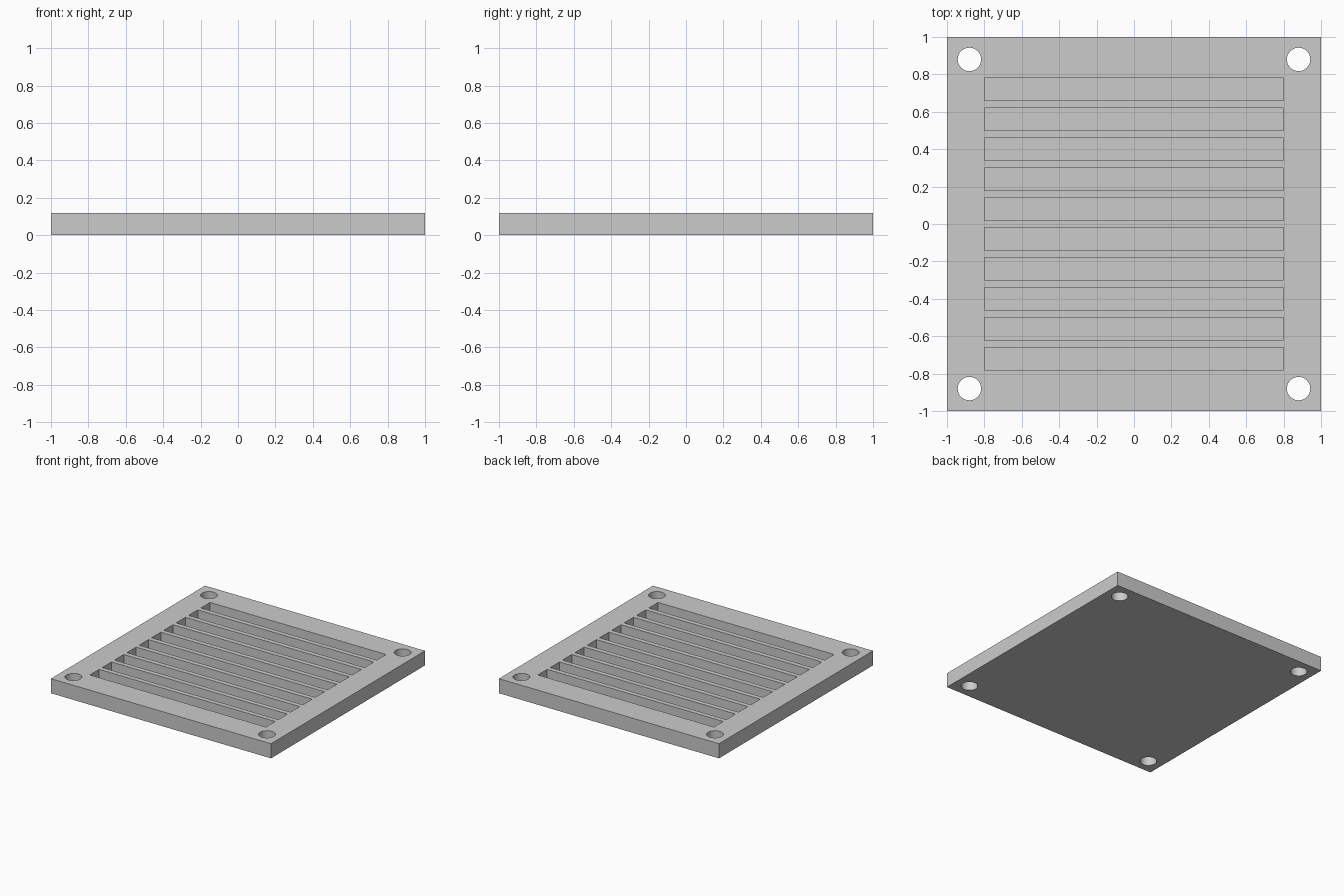
import bpy

SIZE, THICK = 2.0, 0.12
SLOT_LENGTH, SLOT_WIDTH, SLOT_DEPTH = 1.6, 0.12, 0.09
SLOT_COUNT, SLOT_PITCH = 10, 0.16
HOLE_RADIUS, HOLE_OFFSET = 0.0625, 0.88

default_cube = bpy.data.objects.get("Cube")
if default_cube:
    bpy.data.objects.remove(default_cube, do_unlink=True)

# Single grey material
grey = bpy.data.materials.new("plain grey")
grey.use_nodes = True
colour = (0.6, 0.6, 0.6, 1)
grey.diffuse_color = colour
grey.node_tree.nodes["Principled BSDF"].inputs["Base Color"].default_value = colour


def box(name, size, centre):
    bpy.ops.mesh.primitive_cube_add(size=1, location=centre)
    obj = bpy.context.object
    obj.name = name
    obj.scale = size
    bpy.ops.object.transform_apply(location=True, rotation=False, scale=True)
    obj.data.materials.append(grey)
    return obj


def cut(target, cutter):
    mod = target.modifiers.new("cut", "BOOLEAN")
    mod.operation = "DIFFERENCE"
    mod.solver = "EXACT"
    mod.object = cutter
    bpy.context.view_layer.objects.active = target
    bpy.ops.object.modifier_apply(modifier=mod.name)
    bpy.data.objects.remove(cutter, do_unlink=True)


# Square plate
plate = box("vent_plate", (SIZE, SIZE, THICK), (0, 0, THICK / 2))

# Row of blind slots, open at the top
for i in range(SLOT_COUNT):
    y = (i - (SLOT_COUNT - 1) / 2) * SLOT_PITCH
    slot = box("slot_cutter", (SLOT_LENGTH, SLOT_WIDTH, 2 * SLOT_DEPTH), (0, y, THICK))
    cut(plate, slot)

# Screw holes through the corners
for sx in (-1, 1):
    for sy in (-1, 1):
        bpy.ops.mesh.primitive_cylinder_add(
            vertices=48, radius=HOLE_RADIUS, depth=THICK * 3,
            location=(sx * HOLE_OFFSET, sy * HOLE_OFFSET, THICK / 2))
        hole = bpy.context.object
        hole.data.materials.append(grey)
        cut(plate, hole)

# Smooth hole walls, sharp plate edges
bpy.ops.object.select_all(action="DESELECT")
plate.select_set(True)
bpy.context.view_layer.objects.active = plate
bpy.ops.object.shade_smooth_by_angle()
